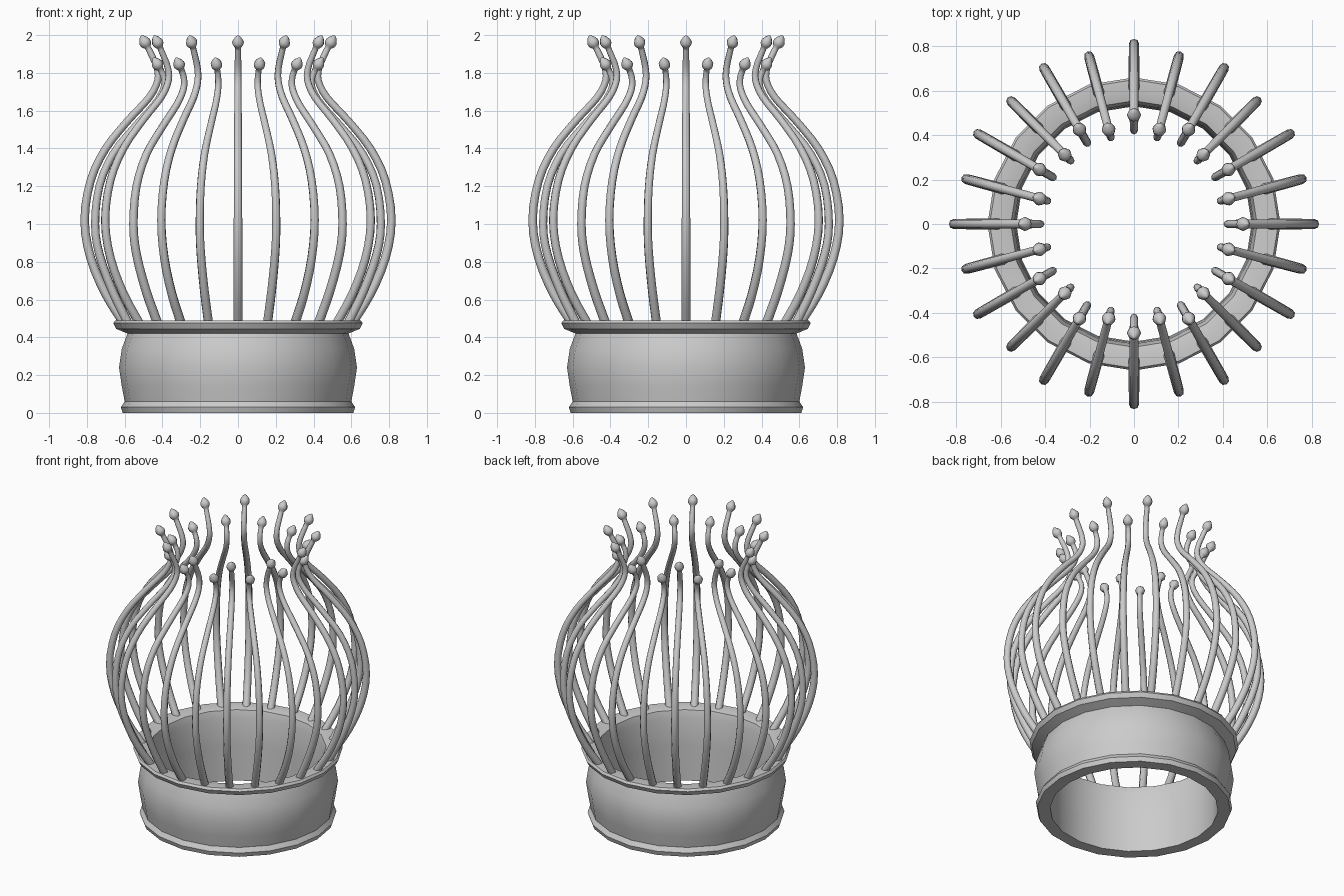
import bpy, bmesh, math
from mathutils import Vector

if "Cube" in bpy.data.objects:
    bpy.data.objects.remove(bpy.data.objects["Cube"])


def finish(bm, name, angle):
    bmesh.ops.recalc_face_normals(bm, faces=bm.faces)
    me = bpy.data.meshes.new(name)
    bm.to_mesh(me)
    bm.free()
    ob = bpy.data.objects.new(name, me)
    bpy.context.collection.objects.link(ob)
    bpy.ops.object.select_all(action='DESELECT')
    ob.select_set(True)
    bpy.context.view_layer.objects.active = ob
    bpy.ops.object.shade_smooth_by_angle(angle=math.radians(angle))
    return ob


def bridge(bm, rings, closed=False):
    for i in range(len(rings) if closed else len(rings) - 1):
        a, b = rings[i], rings[(i + 1) % len(rings)]
        n = len(a)
        for j in range(n):
            bm.faces.new((a[j], a[(j + 1) % n], b[(j + 1) % n], b[j]))


def collar():
    # closed wall section (radius, height) turned about z
    section = [(.53, 0), (.61, 0), (.62, .03), (.60, .06), (.615, .14), (.63, .24),
               (.615, .34), (.585, .42), (.645, .445), (.66, .475), (.65, .49),
               (.60, .49), (.555, .48), (.54, .43), (.535, .24)]
    bm = bmesh.new()
    sides = 20
    rings = [[bm.verts.new((r * math.cos(math.tau * j / sides),
                            r * math.sin(math.tau * j / sides), z))
              for j in range(sides)] for r, z in section]
    bridge(bm, rings, closed=True)
    finish(bm, "base_collar", 40)


def smooth_path(pts, steps=3):
    # Catmull-Rom through the points
    p = [pts[0] * 2 - pts[1]] + pts + [pts[-1] * 2 - pts[-2]]
    out = []
    for i in range(1, len(p) - 2):
        for s in range(steps):
            t = s / steps
            a, b, c, d = p[i - 1:i + 3]
            out.append(.5 * (2 * b + (c - a) * t + (2 * a - 5 * b + 4 * c - d) * t * t
                             + (3 * b - a - 3 * c + d) * t ** 3))
    return out + [pts[-1]]


def filament(name, profile, bulb_dir, angle, sides=8):
    path = smooth_path([Vector(p) for p in profile])
    n = len(path)
    radii = [.025 - .009 * i / (n - 1) for i in range(n)]
    # bulb at the tip: (distance along the tip direction, radius)
    tip, d = path[-1], Vector(bulb_dir).normalized()
    for dist, r in [(.008, .023), (.02, .030), (.034, .031), (.05, .024),
                    (.064, .013), (.072, .004)]:
        path.append(tip + d * dist)
        radii.append(r)
    bm = bmesh.new()
    out = Vector((math.cos(angle), math.sin(angle), 0))
    side = Vector((-math.sin(angle), math.cos(angle), 0))
    up = Vector((0, 0, 1))
    rings = []
    for i, (p, r) in enumerate(zip(path, radii)):
        t = (path[min(i + 1, len(path) - 1)] - path[max(i - 1, 0)]).normalized()
        normal = out * t.y - up * t.x
        centre = out * p.x + up * p.y
        rings.append([bm.verts.new(centre + r * (normal * math.cos(math.tau * j / sides)
                                                 + side * math.sin(math.tau * j / sides)))
                      for j in range(sides)])
    bridge(bm, rings)
    bm.faces.new(rings[0])
    bm.faces.new(rings[-1])
    finish(bm, name, 60)


collar()

# tall and short filaments alternate around the rim
tall = [(.60, .47), (.70, .63), (.78, .82), (.812, 1.02), (.78, 1.23), (.70, 1.40),
        (.58, 1.55), (.47, 1.67), (.425, 1.76), (.43, 1.83), (.46, 1.90), (.477, 1.935)]
short = [(.60, .47), (.69, .65), (.76, .84), (.783, 1.0), (.76, 1.2), (.685, 1.37),
         (.57, 1.51), (.46, 1.63), (.41, 1.71), (.405, 1.77), (.425, 1.82)]
for k in range(24):
    a = math.tau * k / 24
    if k % 2 == 0:
        filament(f"tall_filament_{k:02d}", tall, (.5, .87), a)
    else:
        filament(f"short_filament_{k:02d}", short, (.55, .83), a)
